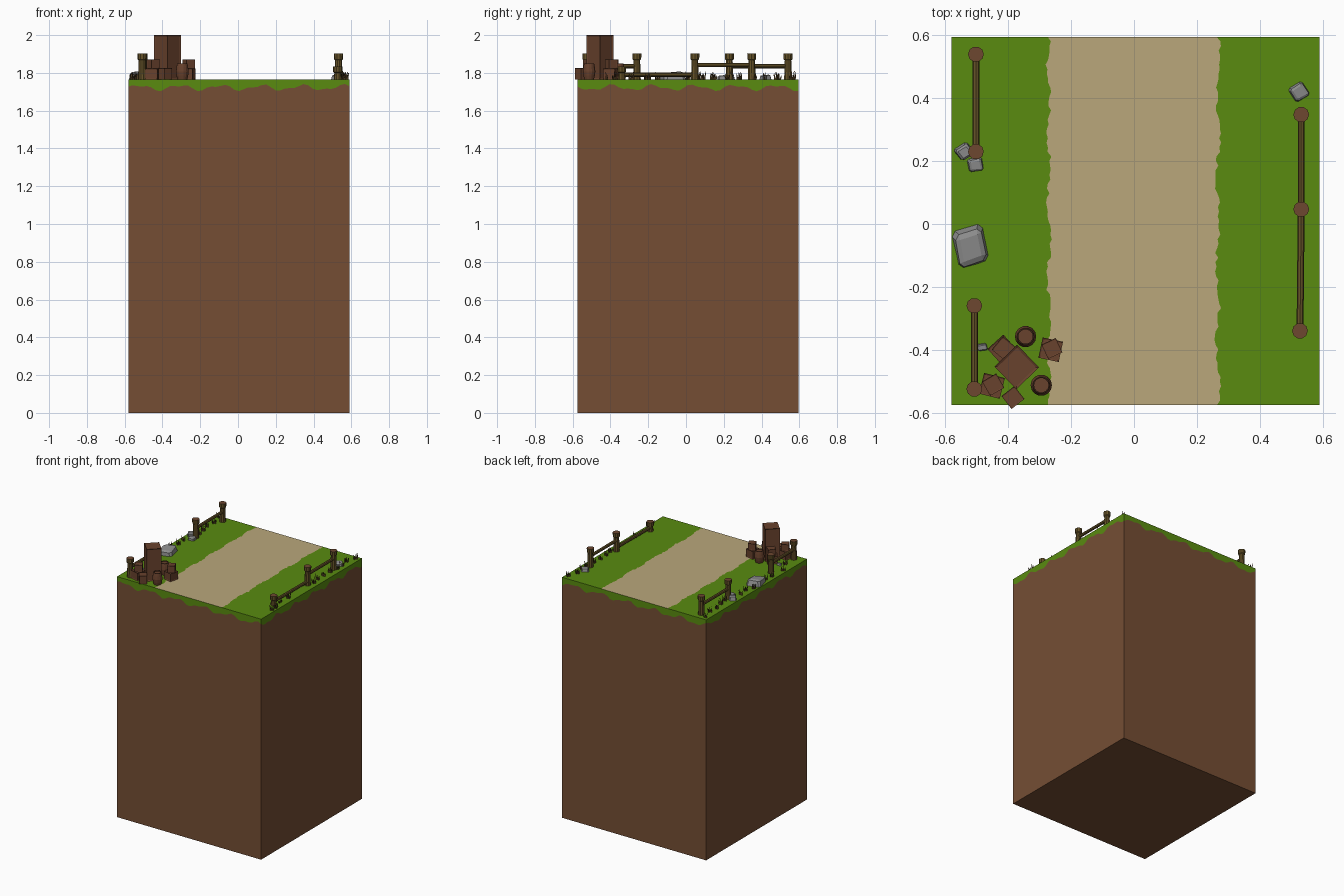
import bpy, bmesh, math, random
from mathutils import Matrix, Vector

if "Cube" in bpy.data.objects:
    bpy.data.objects.remove(bpy.data.objects["Cube"])
random.seed(4)

def mat(name, c):
    m = bpy.data.materials.new(name)
    m.diffuse_color = (*c, 1)
    m.use_nodes = True
    m.node_tree.nodes["Principled BSDF"].inputs["Base Color"].default_value = m.diffuse_color
    return m

DIRT = mat("dirt", (0.178, 0.076, 0.034))
GRASS = mat("grass", (0.10, 0.26, 0.005))
PATH = mat("sand", (0.49, 0.387, 0.198))
BARK = mat("bark", (0.135, 0.088, 0.022))
CUT = mat("cut_wood", (0.155, 0.064, 0.03))
CRATE = mat("crate_wood", (0.14, 0.054, 0.026))
IRON = mat("dark_band", (0.05, 0.022, 0.012))
ROCK = mat("rock", (0.27, 0.27, 0.27))
TUFT = mat("dry_grass", (0.085, 0.05, 0.016))

X0, X1, Y0, Y1, TOP = -0.58, 0.59, -0.575, 0.595, 1.765

def finish(name, bm, mats, weld=False):
    if weld:
        bmesh.ops.remove_doubles(bm, verts=bm.verts, dist=1e-5)
        bmesh.ops.recalc_face_normals(bm, faces=bm.faces)
    me = bpy.data.meshes.new(name)
    bm.to_mesh(me)
    bm.free()
    for m in mats:
        me.materials.append(m)
    ob = bpy.data.objects.new(name, me)
    bpy.context.collection.objects.link(ob)
    return ob

def face(bm, pts, mi):
    f = bm.faces.new([bm.verts.new(p) for p in pts])
    f.material_index = mi

# earth block: dirt below, wavy grass edge on the sides
bm = bmesh.new()
N = 48
corners = [(X0, Y0), (X1, Y0), (X1, Y1), (X0, Y1)]
def drip(s):
    return 1.722 + 0.013 * math.sin(s * 29) + 0.007 * math.sin(s * 61 + 1)
for k in range(4):
    a, b = Vector(corners[k]), Vector(corners[(k + 1) % 4])
    for i in range(N):
        p, q = a.lerp(b, i / N), a.lerp(b, (i + 1) / N)
        zp, zq = drip(1.17 * (k + i / N)), drip(1.17 * (k + (i + 1) / N))
        face(bm, [(*p, 0), (*q, 0), (*q, zq), (*p, zp)], 0)
        face(bm, [(*p, zp), (*q, zq), (*q, TOP), (*p, TOP)], 1)
face(bm, [(x, y, 0) for x, y in reversed(corners)], 0)
# top: path strip with ragged borders between two lawns
R = 80
left = [-0.271 + random.uniform(-.006, .006) + 0.005 * math.sin(i * .4) for i in range(R + 1)]
right = [0.267 + random.uniform(-.006, .006) + 0.005 * math.sin(i * .35) for i in range(R + 1)]
for i in range(R):
    y, w = (Y0 + (Y1 - Y0) * j / R for j in (i, i + 1))
    lo, hi = (X0, left[i], right[i], X1), (X0, left[i + 1], right[i + 1], X1)
    for c, mi in ((0, 1), (1, 2), (2, 1)):
        face(bm, [(lo[c], y, TOP), (lo[c + 1], y, TOP), (hi[c + 1], w, TOP), (hi[c], w, TOP)], mi)
finish("earth_block", bm, [DIRT, GRASS, PATH])

def lathe(name, profile, x, y, n, mats, rule):
    bm = bmesh.new()
    rings = [[bm.verts.new((x + r * math.cos(2 * math.pi * i / n), y + r * math.sin(2 * math.pi * i / n), z))
              for i in range(n)] for r, z in profile]
    for a, b in zip(rings, rings[1:]):
        for i in range(n):
            bm.faces.new((a[i], a[(i + 1) % n], b[(i + 1) % n], b[i]))
    bm.faces.new(rings[-1])
    bm.faces.new(rings[0][::-1])
    bm.normal_update()
    for f in bm.faces:
        f.material_index = rule(f)
    return finish(name, bm, mats)

# fence posts with flared heads
def post(x, y, top):
    prof = [(.022, TOP - .01), (.018, top - .035), (.024, top - .03), (.025, top)]
    lathe("fence_post", prof, x, y, 10, [BARK, CUT], lambda f: int(f.normal.z > .9))

def rail(a, b, r=.011):
    a, b = Vector(a), Vector(b)
    d = b - a
    bm = bmesh.new()
    m = Matrix.Translation((a + b) / 2) @ d.to_track_quat('Z', 'Y').to_matrix().to_4x4()
    bmesh.ops.create_cone(bm, cap_ends=True, segments=8, radius1=r, radius2=r, depth=d.length, matrix=m)
    finish("fence_rail", bm, [BARK])

for x, y, t in ((-.503, .54, 1.902), (-.503, .23, 1.902), (-.508, -.26, 1.902), (-.508, -.525, 1.902),
                (.532, .348, 1.902), (.532, .047, 1.902), (.528, -.34, 1.835)):
    post(x, y, t)
rail((-.503, .54, 1.835), (-.503, .23, 1.835))
rail((-.508, -.26, 1.835), (-.508, -.525, 1.835))
rail((.532, .348, 1.842), (.532, .047, 1.842))
rail((.532, .047, 1.79), (.528, -.34, 1.79))

# crates with recessed panels
def crate(x, y, z, s, h, deg):
    bm = bmesh.new()
    bmesh.ops.create_cube(bm, size=1)
    bmesh.ops.scale(bm, vec=(s, s, h), verts=bm.verts)
    bmesh.ops.inset_individual(bm, faces=bm.faces[:], thickness=s * .1, depth=-s * .04)
    bm.transform(Matrix.Translation((x, y, z + h / 2)) @ Matrix.Rotation(math.radians(deg), 4, 'Z'))
    finish("crate", bm, [CRATE])

crate(-.373, -.455, TOP, .1, 2 - TOP, 44)
for x, y, s, deg, s2, deg2 in ((-.418, -.4, .068, 42, .055, 50), (-.265, -.4, .066, -12, .05, 25),
                               (-.452, -.515, .068, -14, .052, 30)):
    crate(x, y, TOP, s, .058, deg)
    crate(x + .004, y + .004, TOP + .058, s2, .048, deg2)
crate(-.385, -.552, TOP, .052, .06, 38)

# barrels with dark rims
for x, y in ((-.345, -.358), (-.295, -.513)):
    z = TOP
    prof = [(.026, z), (.031, z + .02), (.034, z + .043), (.031, z + .066), (.027, z + .086), (.023, z + .086), (.023, z + .08)]
    lathe("barrel", prof, x, y, 14, [CRATE, IRON],
          lambda f: int(f.normal.z > .9 and f.calc_center_median().z > TOP + .083))

# rocks: chipped, tilted blocks
def rock(x, y, z, size, rot):
    bm = bmesh.new()
    bmesh.ops.create_cube(bm, size=1)
    for v in bm.verts:
        v.co *= random.uniform(.85, 1.05)
        if v.co.z > 0:
            v.co.xy *= .85
    bmesh.ops.bevel(bm, geom=bm.edges[:], offset=.12, segments=1, affect='EDGES')
    m = Matrix.Rotation(math.radians(rot), 4, 'Z') @ Matrix.Rotation(.12, 4, 'X') @ Matrix.Diagonal((*size, 1))
    bm.transform(Matrix.Translation((x, y, z)) @ m)
    finish("rock", bm, [ROCK])

rock(-.52, -.072, 1.775, (.105, .125, .06), 14)
rock(-.54, .23, 1.775, (.055, .05, .045), 35)
rock(-.505, .188, 1.77, (.05, .045, .035), 10)
rock(.525, .42, 1.772, (.055, .055, .035), 32)
rock(-.483, -.392, 1.768, (.035, .025, .025), 10)

# dry grass tufts: upright crossed blades along both fences
bm = bmesh.new()
def tuft(x, y):
    for k in range(3):
        a = random.uniform(0, math.pi)
        d = Vector((math.cos(a), math.sin(a), 0))
        for s in (-1, 0, 1):
            base = Vector((x, y, TOP - .002)) + d * s * .008
            tip = base + d * s * .008 + Vector((0, 0, random.uniform(.025, .048)))
            face(bm, [base - d * .006, base + d * .006, tip], 0)
for y in (.56, .49, .42, .36, .29, .22, .15, .09, -.2, -.29, -.38, -.42):
    tuft(.56 + random.uniform(-.025, .012), y)
for y in (.57, .48, .41, .34, .28, .14, .07, .01, -.15, -.21, -.33, -.42):
    tuft(-.535 + random.uniform(-.025, .03), y)
finish("grass_tufts", bm, [TUFT])
